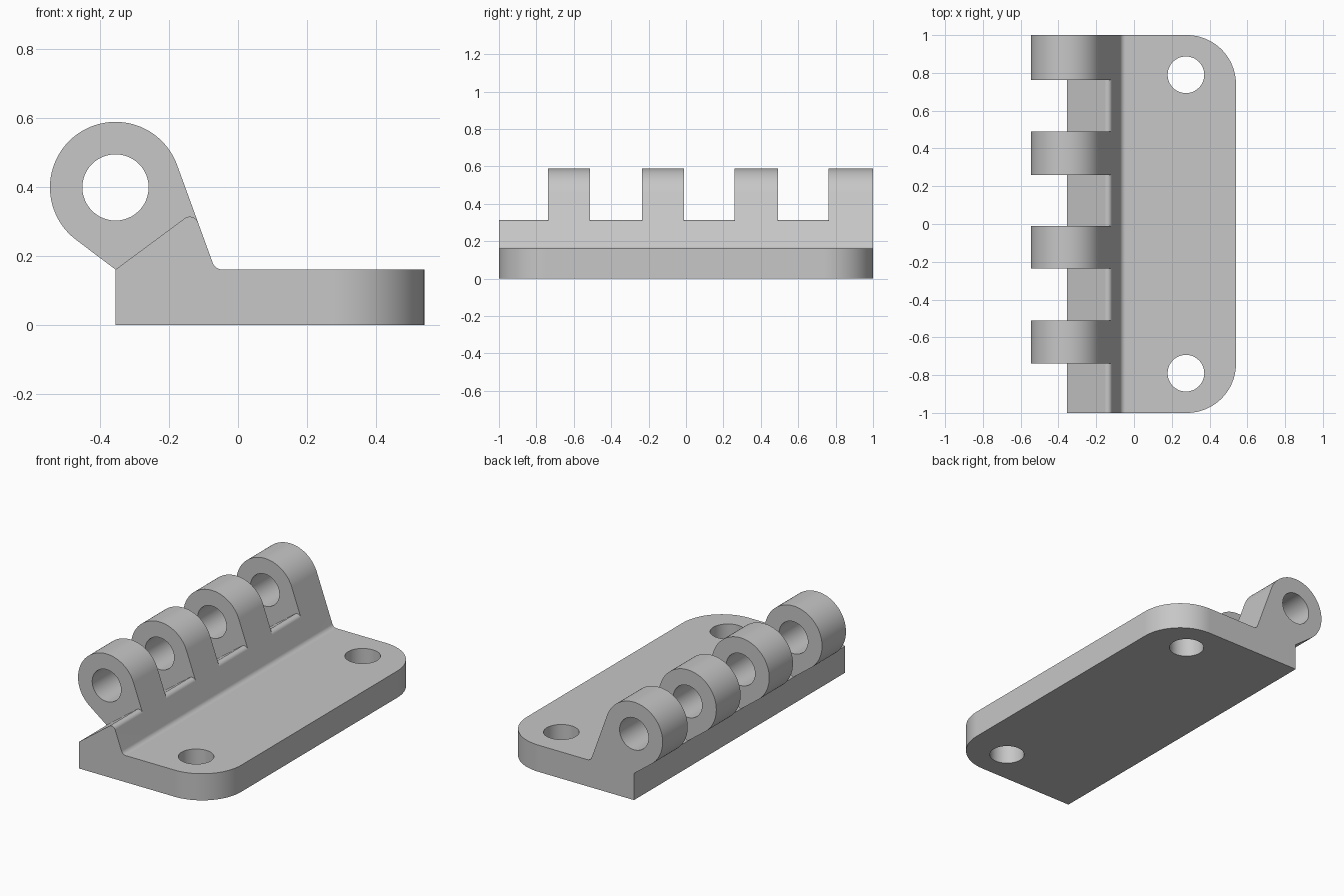
import bpy, bmesh
from math import cos, sin, tan, radians, asin, acos, pi
from mathutils import Vector

if "Cube" in bpy.data.objects:
    bpy.data.objects.remove(bpy.data.objects["Cube"], do_unlink=True)

grey = bpy.data.materials.new("plain_grey")
grey.use_nodes = True
colour = (0.57, 0.57, 0.57, 1)
grey.diffuse_color = colour
grey.node_tree.nodes["Principled BSDF"].inputs["Base Color"].default_value = colour


def arc(centre, r, a0, a1, steps):
    """Points on an arc, angles in radians."""
    return [Vector((centre[0] + r * cos(a0 + (a1 - a0) * i / steps),
                    centre[1] + r * sin(a0 + (a1 - a0) * i / steps)))
            for i in range(steps + 1)]


def fillet(before, corner, after, r, steps=8):
    """Round the corner of a profile with radius r."""
    u, v = (before - corner).normalized(), (after - corner).normalized()
    half = u.angle(v) / 2
    centre = corner + (u + v).normalized() * r / sin(half)
    start = corner + u * r / tan(half) - centre
    end = corner + v * r / tan(half) - centre
    sweep = (pi - 2 * half) * (1 if start.x * end.y > start.y * end.x else -1)
    pts = []
    for i in range(steps + 1):
        a = sweep * i / steps
        pts.append(centre + Vector((start.x * cos(a) - start.y * sin(a),
                                    start.x * sin(a) + start.y * cos(a))))
    return pts


def prism(name, profile, low, high, axis="y"):
    """Extrude a 2D profile along y (profile in xz) or z (profile in xy)."""
    bm = bmesh.new()
    place = (lambda p: (p[0], low, p[1])) if axis == "y" else (lambda p: (p[0], p[1], low))
    face = bm.faces.new([bm.verts.new(place(p)) for p in profile])
    new = bmesh.ops.extrude_face_region(bm, geom=[face])["geom"]
    move = Vector((0, high - low, 0)) if axis == "y" else Vector((0, 0, high - low))
    bmesh.ops.translate(bm, vec=move,
                        verts=[g for g in new if isinstance(g, bmesh.types.BMVert)])
    bmesh.ops.recalc_face_normals(bm, faces=bm.faces[:])
    mesh = bpy.data.meshes.new(name)
    bm.to_mesh(mesh)
    bm.free()
    mesh.materials.append(grey)
    obj = bpy.data.objects.new(name, mesh)
    bpy.context.collection.objects.link(obj)
    return obj


def combine(target, tool, operation):
    """Apply a boolean, then discard the tool."""
    bpy.context.view_layer.objects.active = target
    mod = target.modifiers.new("combine", "BOOLEAN")
    mod.operation, mod.object, mod.solver = operation, tool, "EXACT"
    bpy.ops.object.modifier_apply(modifier=mod.name)
    bpy.data.objects.remove(tool, do_unlink=True)


# Main dimensions
back, front_edge, thick = -0.355, 0.54, 0.16
pin, ring_r, bore_r = Vector((back, 0.398)), 0.19, 0.096
lean = radians(20)       # tilt of the sloping face behind the knuckles
rise = radians(36.5)     # slope of the gap floors

# Key profile points
ring_right = pin + ring_r * Vector((cos(lean), sin(lean)))
foot = ring_right + Vector((sin(lean), -cos(lean))) * (ring_right.y - thick) / cos(lean)
heel = Vector((back, thick))
run = (foot.x - back) / (tan(rise) * tan(lean) + 1)
ridge = heel + Vector((run, run * tan(rise)))
plate_end = Vector((front_edge, thick))
foot_round = fillet(ridge, foot, plate_end, 0.03)
ridge_round = fillet(heel, ridge, foot, 0.025)

# Mounting leaf with wedge-shaped rib, then rounded outer corners
hinge = prism("hinge_leaf", [Vector((back, 0)), heel] + ridge_round + foot_round
              + [plate_end, Vector((front_edge, 0))], -1, 1)
bm = bmesh.new()
bm.from_mesh(hinge.data)
corners = [e for e in bm.edges
           if all(v.co.x > front_edge - 0.01 for v in e.verts)
           and abs(e.verts[0].co.z - e.verts[1].co.z) > 0.1]
bmesh.ops.bevel(bm, geom=corners, offset=0.26, offset_type="OFFSET",
                segments=20, profile=0.5, affect="EDGES")
bm.to_mesh(hinge.data)
bm.free()

# Knuckles standing on the rib
left_angle = -pi / 2 - acos(ring_r / (pin.y - thick))
knuckle_profile = (arc(pin, ring_r, lean, left_angle + 2 * pi, 48)
                   + [heel, Vector((-0.2, 0.1)), foot_round[0]])
for low, high in ((-0.739, -0.512), (-0.236, -0.011), (0.26, 0.491), (0.762, 1)):
    combine(hinge, prism("knuckle", knuckle_profile, low, high), "UNION")

# Pin bore and two screw holes
combine(hinge, prism("bore", arc(pin, bore_r, 0, 2 * pi, 48)[:-1], -1.2, 1.2), "DIFFERENCE")
for y in (-0.79, 0.79):
    hole = arc((0.275, y), 0.097, 0, 2 * pi, 48)[:-1]
    combine(hinge, prism("screw_hole", hole, -0.1, 0.4, "z"), "DIFFERENCE")

# Smooth curved faces, crisp edges
bpy.ops.object.select_all(action="DESELECT")
hinge.select_set(True)
bpy.context.view_layer.objects.active = hinge
bpy.ops.object.shade_smooth_by_angle(angle=radians(25))
normals = hinge.modifiers.new("even_shading", "WEIGHTED_NORMAL")
normals.keep_sharp = True
